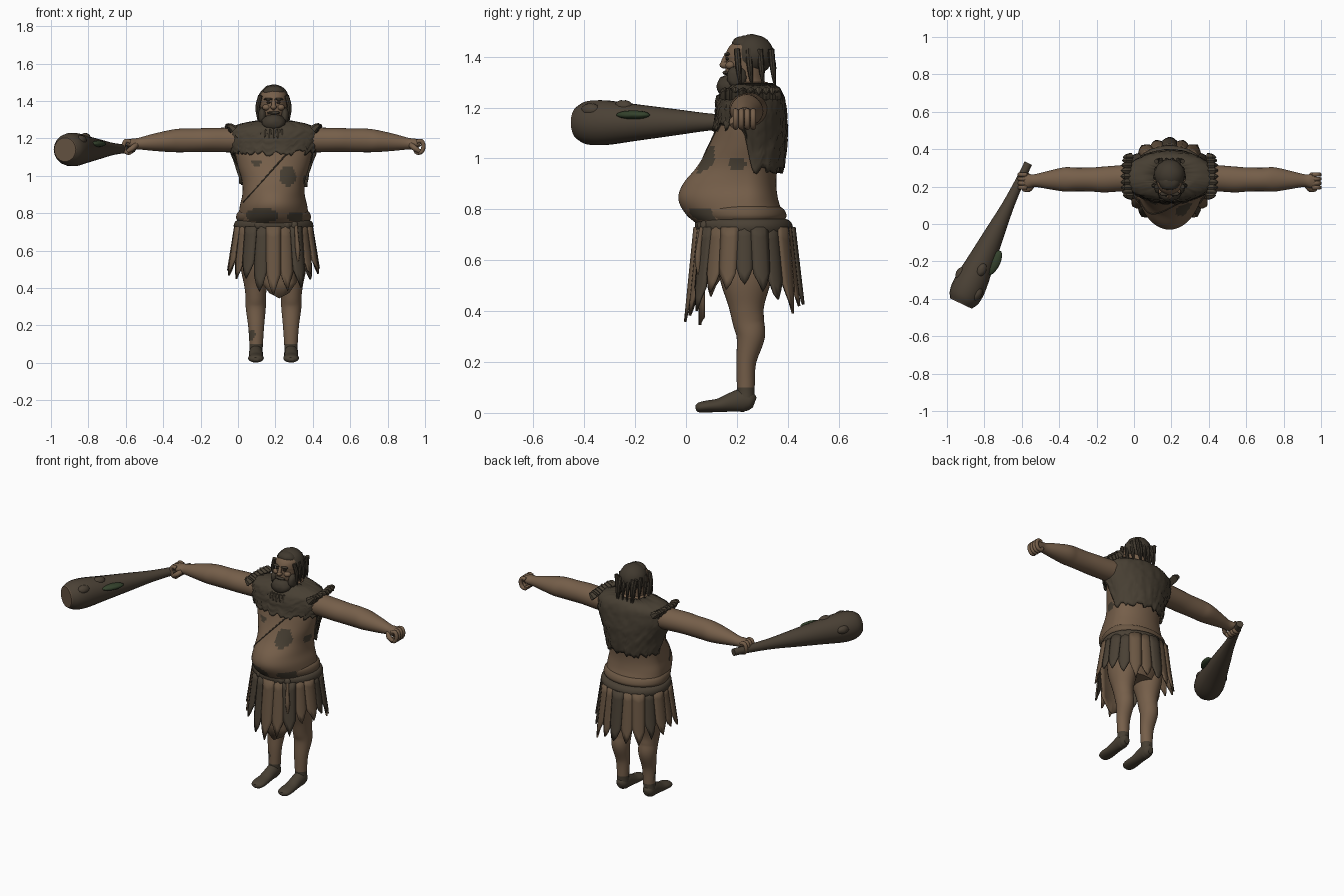
import bpy, bmesh, math, random
from mathutils import Vector, Matrix

random.seed(4)
if "Cube" in bpy.data.objects:
    bpy.data.objects.remove(bpy.data.objects["Cube"])
CX, CY = 0.19, 0.24


def material(name, *rgb):
    m = bpy.data.materials.new(name)
    m.use_nodes = True
    m.diffuse_color = (*rgb, 1)
    m.node_tree.nodes["Principled BSDF"].inputs["Base Color"].default_value = (*rgb, 1)
    m.node_tree.nodes["Principled BSDF"].inputs["Roughness"].default_value = 0.9
    return m


SKIN = material("skin", 0.18, 0.114, 0.068)
FUR = material("dark_fur", 0.064, 0.05, 0.033)
LEATHER = material("brown_leather", 0.145, 0.094, 0.056)
HIDE = material("dark_hide", 0.068, 0.052, 0.035)
HAIR = material("hair", 0.052, 0.041, 0.028)
WOOD = material("club_wood", 0.07, 0.053, 0.036)
CUT = material("cut_wood", 0.125, 0.084, 0.053)
GREEN = material("fungus_green", 0.034, 0.054, 0.025)
EYE = material("eye_dark", 0.02, 0.015, 0.01)


def build(name, bm, mats, rule=None, angle=40):
    """Turn a bmesh into a shaded object, colouring faces by an optional rule."""
    bmesh.ops.recalc_face_normals(bm, faces=bm.faces)
    if rule:
        for f in bm.faces:
            f.material_index = rule(f.calc_center_median())
    me = bpy.data.meshes.new(name)
    bm.to_mesh(me)
    bm.free()
    for m in mats:
        me.materials.append(m)
    ob = bpy.data.objects.new(name, me)
    bpy.context.collection.objects.link(ob)
    bpy.ops.object.select_all(action='DESELECT')
    ob.select_set(True)
    bpy.context.view_layer.objects.active = ob
    bpy.ops.object.shade_smooth_by_angle(angle=math.radians(angle))
    return ob


def smooth(rows, n=5):
    """Catmull-Rom through rows of numbers."""
    out = []
    for i in range(len(rows) - 1):
        a, b, c, d = (rows[max(0, min(len(rows) - 1, i + k))] for k in (-1, 0, 1, 2))
        for s in range(n):
            t = s / n
            out.append(tuple(q + t / 2 * (r - p + t * (2 * p - 5 * q + 4 * r - e + t * (3 * (q - r) + e - p)))
                             for p, q, r, e in zip(a, b, c, d)))
    return out + [tuple(rows[-1])]


def loft(name, rings, mats, rule=None, caps=True, closed=True, angle=40):
    bm = bmesh.new()
    vs = [[bm.verts.new(p) for p in r] for r in rings]
    n = len(rings[0])
    for a, b in zip(vs, vs[1:]):
        for j in range(n if closed else n - 1):
            k = (j + 1) % n
            bm.faces.new((a[j], a[k], b[k], b[j]))
    if caps:
        bm.faces.new(vs[0])
        bm.faces.new(vs[-1])
    return build(name, bm, mats, rule, angle)


def egg(row, th, grow=0):
    """Point on a horizontal section: height, half width, front y, back y."""
    z, w, f, b = row
    s = math.sin(th)
    return Vector((CX + (w + grow) * math.cos(th), CY + s * ((CY - f if s < 0 else b - CY) + grow), z))


def body(name, rows, mats, rule=None, n=64):
    return loft(name, [[egg(r, j * math.tau / n) for j in range(n)] for r in smooth(rows)], mats, rule)


def tube(name, rows, mats, rule=None, n=20, steps=5, up=(0, 0, 1)):
    """Rows of x, y, z, side radius, up radius."""
    rows = smooth([r if len(r) == 5 else (*r, r[3]) for r in rows], steps)
    rings = []
    for i, r in enumerate(rows):
        d = Vector(rows[min(i + 1, len(rows) - 1)][:3]) - Vector(rows[max(i - 1, 0)][:3])
        u = d.cross(Vector(up)).normalized()
        v = u.cross(d).normalized()
        rings.append([Vector(r[:3]) + u * r[3] * math.cos(a) + v * r[4] * math.sin(a)
                      for a in (j * math.tau / n for j in range(n))])
    return loft(name, rings, mats, rule)


def blob(name, loc, size, mat, lump=0.0, spin=0):
    bm = bmesh.new()
    bmesh.ops.create_icosphere(bm, subdivisions=3, radius=1)
    for v in bm.verts:
        v.co *= 1 + random.uniform(-lump, lump)
    bm.transform(Matrix.Translation(loc) @ Matrix.Rotation(spin, 4, 'Z') @ Matrix.Diagonal((*size, 1)))
    return build(name, bm, [mat], angle=60)


# Torso with dark skin patches
torso = [(.5, .13, .15, .33), (.6, .17, .1, .37), (.72, .185, .06, .385), (.78, .187, 0, .38),
         (.84, .18, -.03, .362), (.9, .167, -.012, .355), (.97, .168, .045, .36), (1.05, .19, .09, .375),
         (1.13, .205, .118, .38), (1.2, .2, .135, .375), (1.26, .14, .17, .36), (1.3, .07, .19, .32)]


def torso_rule(c):
    spots = [(.265, 1.0, .045, .055), (.13, .79, .09, .04), (.31, .78, .05, .025), (.1, 1.07, .025, .02)]
    front = c.y < .2 and any(((c.x - x) / a) ** 2 + ((c.z - z) / b) ** 2 < 1 for x, z, a, b in spots)
    side = c.x > .25 and ((c.y - .2) / .035) ** 2 + ((c.z - .98) / .022) ** 2 < 1
    return int(front or side)


body("torso", torso, [SKIN, FUR], torso_rule, 96)


def row_at(rows, z):
    for a, b in zip(rows, rows[1:]):
        if z <= b[0]:
            t = max(0, (z - a[0]) / (b[0] - a[0]))
            return tuple(p + (q - p) * t for p, q in zip(a, b))
    return rows[-1]


# Chest strap lying on the skin
dense = smooth(torso)
strap = []
for i in range(14):
    t = i / 13
    x, row = .28 - .25 * t, row_at(dense, 1.14 - .28 * t)
    strap.append((*egg(row, -math.acos((x - CX) / row[1])), .004))
tube("chest_strap", strap, [HIDE], n=6, steps=2)

# Fur vest: short bib in front, long at the back, ragged hem
vest = smooth([(.93, .18, .04, .38), (1.0, .187, .07, .39), (1.08, .21, .095, .397), (1.14, .235, .112, .397),
               (1.2, .248, .118, .392), (1.25, .24, .132, .382), (1.28, .17, .165, .365), (1.297, .085, .19, .335)])
N, hem, rings = 90, [], []
for j in range(N):
    s = math.sin(j * math.tau / N)
    k = min(1, max(0, (s + .1) / .25))
    hem.append(1.125 - .17 * k + random.uniform(-.018, .014))
for i in range(19):
    rings.append([egg(row_at(vest, hem[j] + (1.297 - hem[j]) * i / 18), j * math.tau / N,
                      random.uniform(-.004, .005)) for j in range(N)])
ob = loft("fur_vest", rings, [FUR], caps=False, angle=60)
ob.modifiers.new("thickness", 'SOLIDIFY').thickness = .012
for s in (-1, 1):
    for i in range(9):
        a = -1.1 + 2.2 * i / 8
        p = Vector((CX + s * (.2 + .02 * math.cos(a)), CY + .015 + .115 * math.sin(a), 1.245))
        tube("shoulder_tuft", [(*p, .024), (p.x + s * .025, p.y, p.z + .022, .015),
                               (p.x + s * .04, p.y, p.z + random.uniform(.005, .035), .002)],
             [FUR], n=6, steps=2, up=(0, 1, 0))
for i in range(11):
    t = -1 + i / 5
    tube("collar_tuft", [(CX + t * .1, .155 + .03 * t * t, 1.225, .025), (CX + t * .11, .13 + .04 * t * t, 1.235, .018),
                         (CX + t * .12, .118 + .04 * t * t, 1.2, .003)], [FUR], n=6, steps=2, up=(1, 0, 0))

# Head, beard and hair
body("head", [(1.24, .075, .18, .33), (1.3, .064, .17, .31), (1.34, .066, .155, .31), (1.385, .071, .158, .32),
              (1.405, .071, .155, .32), (1.44, .066, .17, .32), (1.475, .03, .21, .28)], [SKIN], n=40)
blob("nose", (CX, .152, 1.368), (.016, .02, .015), SKIN)
tube("nose_bridge", [(CX, .16, 1.405, .009), (CX, .152, 1.388, .011), (CX, .147, 1.37, .012)], [SKIN], n=10, up=(1, 0, 0))
blob("hair_cap", (CX, .262, 1.408), (.083, .084, .08), HAIR, .025)
blob("hair_top", (CX, .225, 1.447), (.058, .045, .035), HAIR, .05)
blob("beard", (CX, .172, 1.285), (.064, .052, .045), HAIR, .06)
blob("moustache", (CX, .158, 1.337), (.034, .014, .009), HAIR, .05)
for s in (-1, 1):
    blob("eye", (CX + s * .027, .163, 1.392), (.012, .007, .006), EYE)
    blob("brow", (CX + s * .028, .162, 1.41), (.025, .012, .007), HAIR)
    blob("cheek", (CX + s * .038, .175, 1.366), (.022, .02, .017), SKIN)
    blob("side_beard", (CX + s * .06, .2, 1.32), (.022, .038, .045), HAIR, .06)
    for i in range(4):
        y = .2 + .045 * i
        tube("hair_lock", [(CX + s * .07, y, 1.43, .012), (CX + s * (.085 - .008 * i), y + .005, 1.37, .012),
                           (CX + s * (.083 - .008 * i), y + .01, 1.32, .008),
                           (CX + s * (.08 - .008 * i), y + .015, 1.28, .002)], [HAIR], n=8, steps=3, up=(0, 1, 0))
for i in range(4):
    x = CX - .045 + .03 * i
    tube("back_lock", [(x, .325, 1.42, .015), (x, .342, 1.37, .012), (x, .345, 1.33, .009), (x, .352, 1.275, .002)],
         [HAIR], n=8, steps=3, up=(0, 1, 0))

# Arms, fists, legs and feet, mirrored
arm = [(.15, .25, 1.195, .075, .07), (.25, .245, 1.192, .07, .066), (.35, .238, 1.192, .069, .064),
       (.42, .238, 1.19, .064, .063), (.5, .238, 1.189, .063, .063), (.56, .238, 1.185, .065, .058),
       (.65, .235, 1.178, .048, .044), (.72, .232, 1.172, .034, .031), (.755, .23, 1.172, .038, .028),
       (.785, .23, 1.176, .042, .017)]
leg = [(.06, .094, .235, .036, .034), (.1, .093, .235, .036, .035), (.2, .093, .237, .043, .039),
       (.3, .095, .254, .054, .056), (.36, .095, .245, .055, .062), (.42, .096, .238, .062, .07),
       (.52, .097, .235, .08, .1), (.64, .095, .235, .085, .12)]
foot = [(.27, .04, .016, .02), (.255, .045, .032, .036), (.225, .05, .037, .046), (.18, .042, .037, .038),
        (.13, .03, .039, .027), (.08, .025, .042, .023), (.05, .021, .034, .019), (.038, .02, .016, .01)]


def leg_rule(c):
    spot = c.x < CX and c.y < .24 and ((c.x - .07) / .025) ** 2 + ((c.z - .15) / .025) ** 2 < 1
    return int(c.z < .1 or spot)


for s, side in ((1, "left"), (-1, "right")):
    tube(side + "_arm", [(CX + s * x, y, z, a, b) for x, y, z, a, b in arm], [SKIN], n=28)
    tube(side + "_leg", [(CX + s * x, y, z, a, b) for z, x, y, a, b in leg], [SKIN, FUR], leg_rule, 28, 8, (0, 1, 0))
    tube(side + "_foot", [(CX + s * .094, y, z, a, b) for y, z, a, b in foot], [FUR], n=24)
    for i in range(4):
        y = .195 + .023 * i
        tube(side + "_finger", [(CX + s * x, y, z, .0115) for x, z in
                                ((.765, 1.182), (.79, 1.186), (.802, 1.16), (.792, 1.13), (.768, 1.124), (.758, 1.14))],
             [SKIN], n=10, steps=3, up=(0, 1, 0))
    tube(side + "_thumb", [(CX + s * .735, .205, 1.165, .015), (CX + s * .755, .185, 1.148, .015),
                           (CX + s * .782, .186, 1.13, .011)], [SKIN], n=10, up=(0, 1, 0))

# Belt with knot and hanging cord
body("belt", [(.695, .203, .047, .413), (.73, .213, .036, .42), (.755, .205, .04, .408), (.765, .185, .07, .38)], [HIDE])
body("waist_fold", [(.755, .19, .045, .385), (.775, .2, .03, .395), (.8, .195, .02, .385), (.815, .18, .05, .36)], [LEATHER])
for x in (.11, .26, .3):
    blob("belt_knot", (x, .045 + abs(x - CX) * .25, .735), (.022, .018, .022), HIDE, .05)
tube("hanging_cord", [(.31, .062, .73, .009), (.315, .052, .66, .011), (.32, .047, .6, .013), (.32, .05, .54, .004)],
     [LEATHER], n=10, up=(0, 1, 0))

# Skirt of pointed, overlapping strips, longer at front and back
for k, c in enumerate("DDDBBDBBDBBBBDDBBDBB"):
    th = k * math.tau / 20
    length = (.25 + .11 * abs(math.sin(th)) ** 2) * random.uniform(.88, 1.06)
    lift, cols = .007 * (k % 2), []
    for u in range(5):
        v = u / 2 - 1
        cut = 1 - .3 * abs(v) ** 1.3 + random.uniform(-.06, .03)
        col = []
        for i in range(7):
            t = i / 6 * cut
            a = th + v * .19 * (1 - .2 * t)
            g = .038 * t + lift + .004 * math.cos(v * 3)
            col.append(Vector((CX + (.207 + g) * math.cos(a), .23 + (.19 + g) * math.sin(a), .73 - length * t)))
        cols.append(col)
    ob = loft("skirt_strip", cols, [HIDE if c == "D" else LEATHER], caps=False, closed=False)
    ob.modifiers.new("thickness", 'SOLIDIFY').thickness = .01
# Broad loincloth beneath the front strips
cloth = [[Vector((CX + .03 + w * v / 3, .075 - .015 * math.cos(v / 2), z - .03 * (z < .4) * (1 - abs(v) / 3)))
          for v in range(-3, 4)] for z, w in ((.7, .1), (.55, .095), (.43, .09), (.375, .05))]
ob = loft("loincloth", cloth, [LEATHER], caps=False, closed=False)
ob.modifiers.new("thickness", 'SOLIDIFY').thickness = .01

# Club with pale cut end, knobs and fungus
A, B = Vector((-.565, .325, 1.145)), Vector((-.925, -.425, 1.14))
axis = (B - A).normalized()
tube("club", [(*A.lerp(B, t), r) for t, r in ((0, .022), (.1, .023), (.3, .033), (.5, .053), (.7, .073),
                                              (.86, .089), (.95, .085), (1, .064))],
     [WOOD, CUT], lambda c: int((c - A).dot(axis) > (B - A).length - .003), 18)
spin = math.atan2(axis.y, axis.x)
for t, off, z in ((.83, -.07, .02), (.9, .055, .05), (.75, .02, .062)):
    blob("club_knob", A.lerp(B, t) + Vector((-axis.y * off, axis.x * off, z)), (.04, .026, .026), WOOD, .04, spin)
blob("end_scar", A.lerp(B, .975) + Vector((.03, 0, -.045)), (.03, .025, .025), CUT, .04, spin)
blob("fungus", A.lerp(B, .69) + Vector((.067, -.015, .03)), (.072, .03, .017), GREEN, .03, spin)
